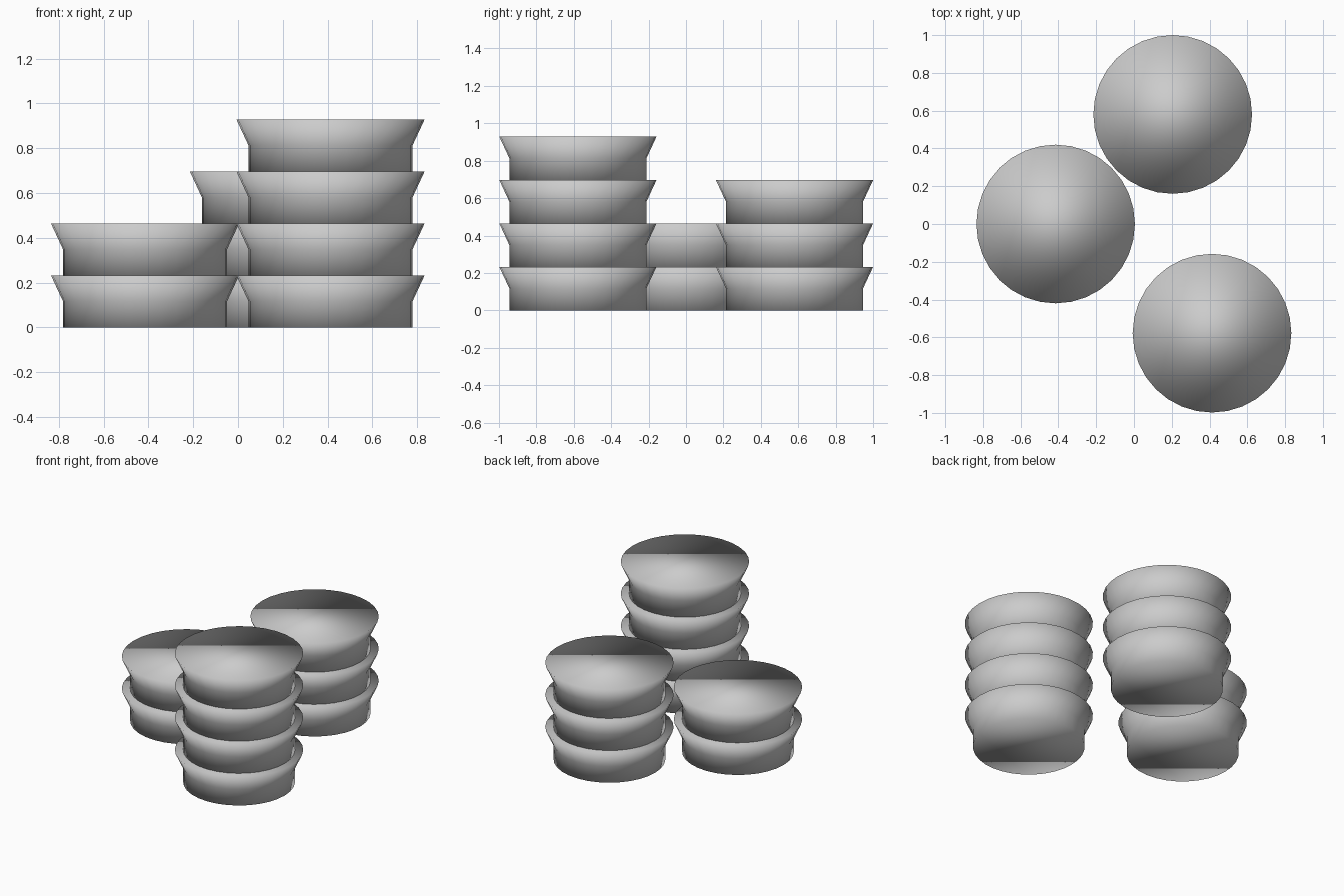
import bpy, bmesh, math

if "Cube" in bpy.data.objects:
    bpy.data.objects.remove(bpy.data.objects["Cube"])

SIDES = 32
UNIT = 0.232                      # height of one bowl
PROFILE = [(0.366, 0.0), (0.366, 0.5 * UNIT), (0.42, UNIT)]


def bowl_mesh():
    # straight foot below, flared rim above, closed flat at both ends
    bm = bmesh.new()
    rings = []
    for r, z in PROFILE:
        rings.append([bm.verts.new((r * math.cos(2 * math.pi * i / SIDES),
                                    r * math.sin(2 * math.pi * i / SIDES), z))
                      for i in range(SIDES)])
    for lo, hi in zip(rings, rings[1:]):
        for i in range(SIDES):
            j = (i + 1) % SIDES
            bm.faces.new((lo[i], lo[j], hi[j], hi[i]))
    bm.faces.new(rings[0][::-1])
    bm.faces.new(rings[-1])
    # soft shading runs over every edge, caps included
    for f in bm.faces:
        f.smooth = True
    mesh = bpy.data.meshes.new("bowl")
    bm.to_mesh(mesh)
    bm.free()
    return mesh


# three stacks: name, x, y, number of bowls
mesh = bowl_mesh()
for name, x, y, count in [("left_stack", -0.415, 0.0, 2),
                          ("back_stack", 0.205, 0.58, 3),
                          ("front_stack", 0.413, -0.578, 4)]:
    for k in range(count):
        ob = bpy.data.objects.new(f"{name}_bowl_{k + 1}", mesh)
        ob.location = (x, y, k * UNIT)
        bpy.context.collection.objects.link(ob)
